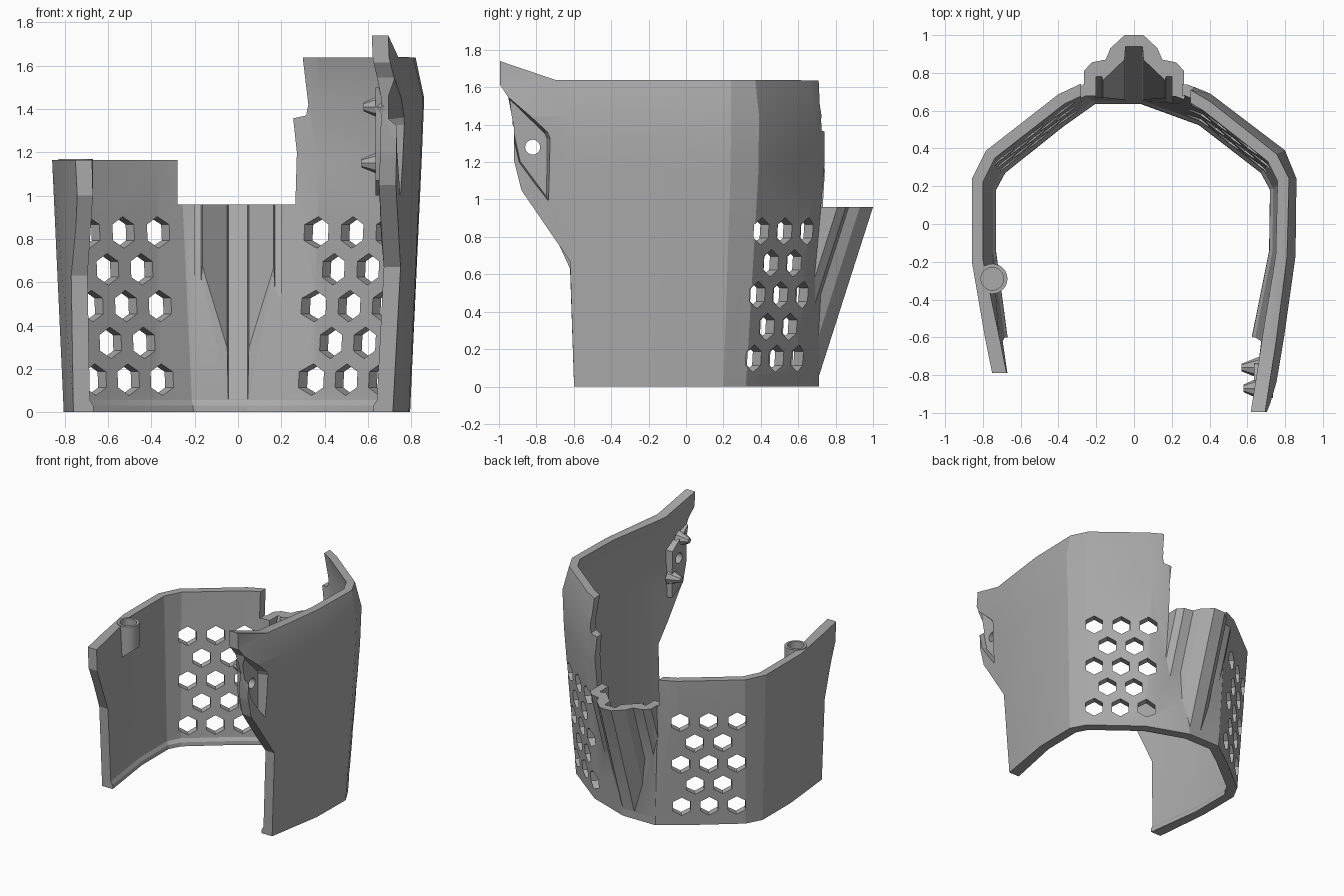
import bpy, bmesh, math
from mathutils import Vector, Matrix

if "Cube" in bpy.data.objects:
    bpy.data.objects.remove(bpy.data.objects["Cube"])

grey = bpy.data.materials.new("plain_grey")
grey.use_nodes = True
grey.diffuse_color = (0.4, 0.4, 0.4, 1)
grey.node_tree.nodes["Principled BSDF"].inputs["Base Color"].default_value = (0.4, 0.4, 0.4, 1)


def make(name, bm):
    bmesh.ops.recalc_face_normals(bm, faces=bm.faces)
    mesh = bpy.data.meshes.new(name)
    bm.to_mesh(mesh)
    bm.free()
    ob = bpy.data.objects.new(name, mesh)
    bpy.context.collection.objects.link(ob)
    mesh.materials.append(grey)
    return ob


def skin(name, rings):
    """Closed solid through matching rings of points."""
    bm = bmesh.new()
    loops = [[bm.verts.new(p) for p in ring] for ring in rings]
    n = len(loops[0])
    for a, b in zip(loops, loops[1:]):
        for i in range(n):
            j = (i + 1) % n
            bm.faces.new((a[i], a[j], b[j], b[i]))
    bm.faces.new(loops[0])
    bm.faces.new(loops[-1])
    return make(name, bm)


def prism_x(name, yz, x0, x1):
    return skin(name, [[(x, y, z) for y, z in yz] for x in (x0, x1)])


def prism_y(name, xz, y0, y1):
    return skin(name, [[(x, y, z) for x, z in xz] for y in (y0, y1)])


def rod(name, r0, r1, length, sides, matrix):
    bm = bmesh.new()
    bmesh.ops.create_cone(bm, cap_ends=True, segments=sides, radius1=r0, radius2=r1,
                          depth=length, matrix=matrix)
    return make(name, bm)


def combine(target, tool, operation):
    """Apply a boolean and discard the tool."""
    mod = target.modifiers.new("combine", 'BOOLEAN')
    mod.operation, mod.solver, mod.object = operation, 'EXACT', tool
    graph = bpy.context.evaluated_depsgraph_get()
    graph.update()
    mesh = bpy.data.meshes.new_from_object(target.evaluated_get(graph))
    target.modifiers.clear()
    target.data = mesh
    bpy.data.objects.remove(tool)


def inset(path, thick):
    """Mitred inward offset of an open plan path."""
    pts = [Vector(p) for p in path]
    dirs = [(b - a).normalized() for a, b in zip(pts, pts[1:])]
    norms = [Vector((d.y, -d.x)) for d in dirs]
    out = []
    for i, p in enumerate(pts):
        a, b = norms[max(i - 1, 0)], norms[min(i, len(norms) - 1)]
        m = (a + b).normalized()
        out.append(p + m * (thick[i] / m.dot(a)))
    return out


# Plan outlines of the shell, from the right front tip round to the left
low = [(-.64, -1.05), (-.76, -.6), (-.805, -.15), (-.805, .2), (-.74, .32), (-.42, .575),
       (-.23, .71), (.05, .71), (.38, .59), (.73, .32), (.795, .2), (.79, -.15),
       (.715, -.6), (.62, -1.05)]
mid = [(-.70, -1.05), (-.79, -.6), (-.86, -.2), (-.86, .24), (-.785, .39), (-.40, .69),
       (-.28, .745), (.28, .74), (.40, .69), (.79, .39), (.85, .24), (.845, -.17),
       (.785, -.6), (.71, -1.05)]
high = [(-.70, -1.05), (-.79, -.6), (-.86, -.2), (-.86, .24), (-.785, .39), (-.40, .69),
        (-.28, .73), (.28, .72), (.40, .65), (.755, .37), (.82, .24), (.81, -.17),
        (.755, -.6), (.69, -1.05)]


def blend(a, b, t):
    return [Vector(p).lerp(Vector(q), t) for p, q in zip(a, b)]


def ring(path, z, lip=0):
    thick = [.075 if i in (0, 1, 12, 13) else .06 for i in range(14)]
    inner = inset(path, [t + lip for t in thick])
    return [(p[0], p[1], z) for p in list(path) + inner[::-1]]


shell = skin("shell", [
    ring(low, 0, .015), ring(blend(low, mid, .025), .03, .015),
    ring(blend(low, mid, .045), .055), ring(blend(low, mid, .97), 1.16),
    ring(blend(mid, [(p[0] * 1.012, p[1]) for p in mid], 1), 1.45),
    ring(high, 1.64), ring(blend(mid, high, 1.3), 1.8)])

# Stepped top edge of the back and right side
combine(shell, prism_y("top_cut", [(-2, 1.165), (-.28, 1.165), (-.28, .96), (.265, .96),
        (.272, 1.2), (.255, 1.357), (.315, 1.37), (.325, 1.42), (.30, 1.63), (.30, 2),
        (-2, 2)], -2, 2), 'DIFFERENCE')

# Front edges and sloping top of the two sides
combine(shell, prism_x("left_cut", [(-.595, -.1), (-.62, .67), (-.88, 1.05), (-.92, 1.21),
        (-.92, 1.385), (-.95, 1.545), (-.995, 1.615), (-.995, 1.74), (-.70, 1.64),
        (2, 1.635), (2, 2), (-2, 2), (-2, -.1)], .1, 2), 'DIFFERENCE')
combine(shell, prism_x("right_cut", [(-.595, -.1), (-.62, .63), (-.79, 1.0), (-.79, 2),
        (-2, 2), (-2, -.1)], -2, -.1), 'DIFFERENCE')

# Sloping ribbed spine on the back
SLOPE = .32


def mirrored(half):
    return half + [(-x, y) for x, y in reversed(half)]


def slanted(name, half, z0, z1):
    plan = mirrored(half)
    return skin(name, [[(x, y - SLOPE * (.96 - z), z) for x, y in plan] for z in (z0, z1)])


spine = slanted("spine", [(.265, .66), (.265, .81), (.225, .855), (.15, .87), (.125, .93),
                          (.05, 1.0)], .03, .96)
combine(spine, prism_x("spine_trim", [(-1, -1), (.69, -1), (.69, 2), (-1, 2)], -1, 1),
        'DIFFERENCE')
combine(shell, spine, 'UNION')
combine(shell, slanted("spine_hollow", [(.2, .2), (.2, .78), (.17, .78), (.165, .76),
                                        (.05, .87), (.045, .94)], .06, 1.1), 'DIFFERENCE')

# Hexagonal vents, three and two per row on each side
for side in (1, -1):
    normal = Vector((.64 * side, .77, 0)).normalized()
    along = Vector((normal.y, -normal.x, 0))
    turn = Matrix((along, normal.cross(along), normal)).transposed().to_4x4()
    for row in range(5):
        z = .15 + .17 * row
        count = 3 - row % 2
        for k in range(count):
            step = k + .5 * (row % 2)
            x = .37 + .018 * z / .83 + step * (.148 + .014 * z)
            y = .58 + .06 * z - step * .125
            place = Matrix.Translation((x * side, y, z)) @ turn
            combine(shell, rod("vent", .073, .073, .36, 6, place), 'DIFFERENCE')

# Left front mount: thickened pad, inner lumps, outer recess and screw hole
across = Matrix.Rotation(math.radians(-90), 4, 'Y')
combine(shell, prism_x("pad", [(-.935, 1.5), (-.74, 1.36), (-.73, 1.0), (-.87, 1.07),
                               (-.912, 1.22), (-.912, 1.39)], .635, .72), 'UNION')
for y, z, reach in ((-.76, 1.15, .1), (-.87, 1.41, .09)):
    place = Matrix.Translation((.67 - reach / 2, y, z)) @ across
    combine(shell, rod("lump", .06, .02, reach, 8, place), 'UNION')
outer = [(-.97, 1.58), (-.735, 1.365), (-.72, 1.33), (-.725, .97), (-.90, 1.19), (-.95, 1.4)]
combine(shell, skin("recess", [[(.695, -.83 + (y + .83) * .8, 1.28 + (z - 1.28) * .85)
        for y, z in outer], [(.80, y, z) for y, z in outer]]), 'DIFFERENCE')
combine(shell, rod("screw_hole", .04, .04, .5, 20,
                   Matrix.Translation((.7, -.82, 1.28)) @ across), 'DIFFERENCE')

# Right peg socket with a slanted foot
peg = rod("peg_socket", .08, .08, .3, 28, Matrix.Translation((-.75, -.29, 1.02)))
for v in peg.data.vertices:
    if v.co.z < 1:
        v.co.z = .86 + (v.co.x + .83) * .8
combine(shell, peg, 'UNION')
combine(shell, rod("peg_bore", .06, .06, .24, 28, Matrix.Translation((-.75, -.29, 1.18))),
        'DIFFERENCE')

# Soft shading with crisp edges
bpy.ops.object.select_all(action='DESELECT')
shell.select_set(True)
bpy.context.view_layer.objects.active = shell
bpy.ops.object.shade_smooth_by_angle(angle=math.radians(20))
